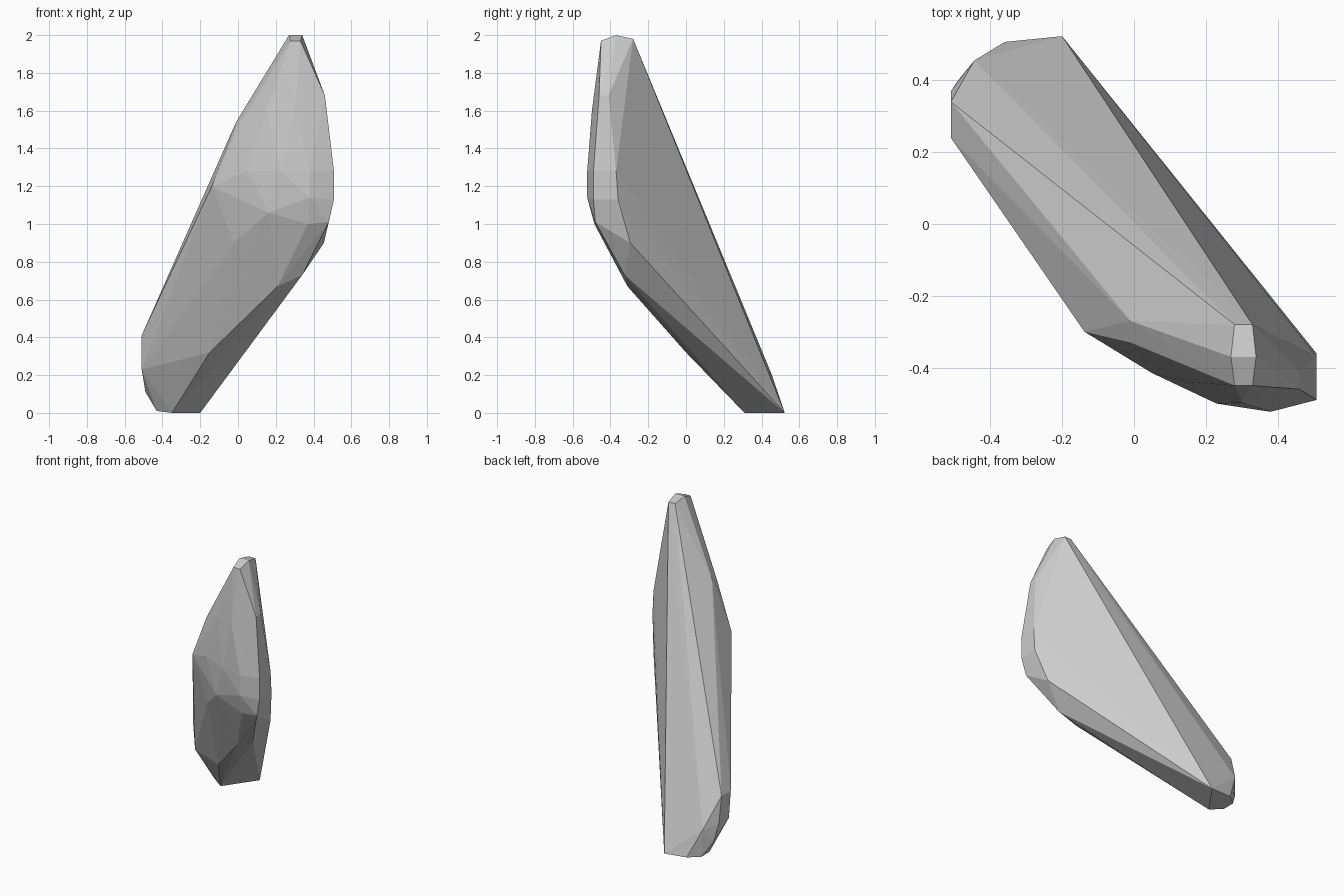
import bpy, bmesh

# Rock shard: rings of corner points from foot to tip, skinned by a convex hull
foot = [(-.2, .523, 0), (-.36, .507, .01), (-.43, .45, .01), (-.43, .36, .01), (-.35, .31, 0)]
left_end = [(-.445, .455, .2), (-.49, .4, .11), (-.51, .37, .23), (-.51, .34, .41),
            (-.51, .24, .41), (-.51, .26, .23)]
underside = [(-.15, 0, .32), (.34, -.325, .73), (.21, -.31, .67), (.455, -.295, .9),
             (-.02, -.31, .9), (.37, -.485, 1.0), (.48, -.48, 1.01)]
belly = [(-.138, -.3, 1.2), (.05, -.415, 1.28), (.16, -.463, 1.06), (.23, -.5, 1.28),
         (.38, -.523, 1.28), (.38, -.523, 1.14)]
right_end = [(.508, -.37, 1.28), (.508, -.49, 1.28), (.508, -.49, 1.13), (.508, -.36, 1.13)]
shoulder = [(-.01, -.27, 1.54), (-.01, -.33, 1.5), (.15, -.44, 1.6), (.3, -.498, 1.6),
            (.46, -.46, 1.68), (.46, -.41, 1.68)]
tip = [(x, y, z) for y, z, w in ((-.28, 1.98, .025), (-.37, 2, .035), (-.45, 1.97, .025))
       for x in (.305 - w, .305 + w)]

bm = bmesh.new()
for p in foot + left_end + underside + belly + right_end + shoulder + tip:
    bm.verts.new(p)
hull = bmesh.ops.convex_hull(bm, input=bm.verts[:])
loose = [v for v in bm.verts if not v.link_faces]
bmesh.ops.delete(bm, geom=loose, context='VERTS')
bmesh.ops.recalc_face_normals(bm, faces=bm.faces[:])
mesh = bpy.data.meshes.new("rock_shard")
bm.to_mesh(mesh)
bm.free()
bpy.context.collection.objects.link(bpy.data.objects.new("rock_shard", mesh))
